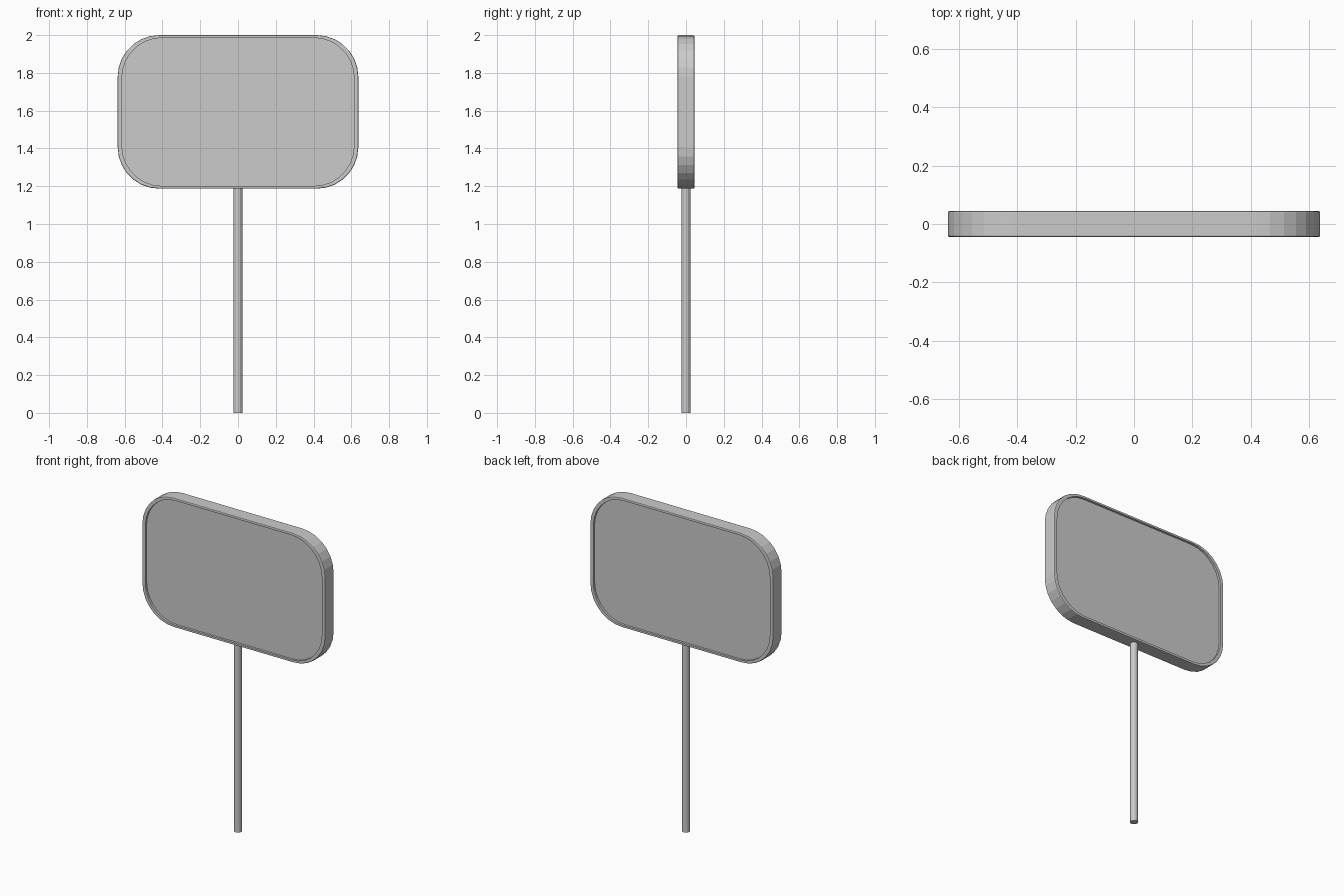
import bpy, bmesh
from math import sin, cos, pi

if "Cube" in bpy.data.objects:
    bpy.data.objects.remove(bpy.data.objects["Cube"])

HALF_W, HALF_H, HALF_D = 0.637, 0.4065, 0.044
RADIUS, SEGMENTS, CENTRE_Z = 0.22, 7, 1.5935
BEVEL, RIM, RECESS = 0.005, 0.965, 0.014


def add_object(name, bm):
    bmesh.ops.recalc_face_normals(bm, faces=bm.faces)
    mesh = bpy.data.meshes.new(name)
    bm.to_mesh(mesh)
    bm.free()
    obj = bpy.data.objects.new(name, mesh)
    bpy.context.collection.objects.link(obj)
    return obj


def outline(inset=0.0, scale=1.0):
    """Rounded rectangle in x and z, inset evenly and then scaled."""
    r = RADIUS - inset
    points = []
    for corner, (sx, sz) in enumerate(((1, 1), (-1, 1), (-1, -1), (1, -1))):
        for i in range(SEGMENTS + 1):
            a = (corner + i / SEGMENTS) * pi / 2
            points.append((scale * (sx * (HALF_W - RADIUS) + r * cos(a)),
                           CENTRE_Z + scale * (sz * (HALF_H - RADIUS) + r * sin(a))))
    return points


# Sign panel: rounded board with a softened edge and a recessed face on both sides
half = [(outline(scale=RIM), HALF_D - RECESS),
        (outline(scale=RIM), HALF_D),
        (outline(inset=BEVEL), HALF_D),
        (outline(inset=BEVEL * 0.3), HALF_D - BEVEL * 0.3),
        (outline(), HALF_D - BEVEL)]
layers = [(pts, -y) for pts, y in half] + half[::-1]
bm = bmesh.new()
rings = [[bm.verts.new((x, y, z)) for x, z in pts] for pts, y in layers]
for a, b in zip(rings, rings[1:]):
    for i in range(len(a)):
        j = (i + 1) % len(a)
        bm.faces.new((a[i], a[j], b[j], b[i]))
bm.faces.new(rings[0])
bm.faces.new(rings[-1])
add_object("sign_panel", bm)

# Post: slim faceted pole running into the underside of the panel
POST_TOP = 1.2
bm = bmesh.new()
bmesh.ops.create_cone(bm, cap_ends=True, segments=12, radius1=0.023, radius2=0.023, depth=POST_TOP)
bmesh.ops.translate(bm, vec=(0, 0, POST_TOP / 2), verts=bm.verts)
add_object("post", bm)
